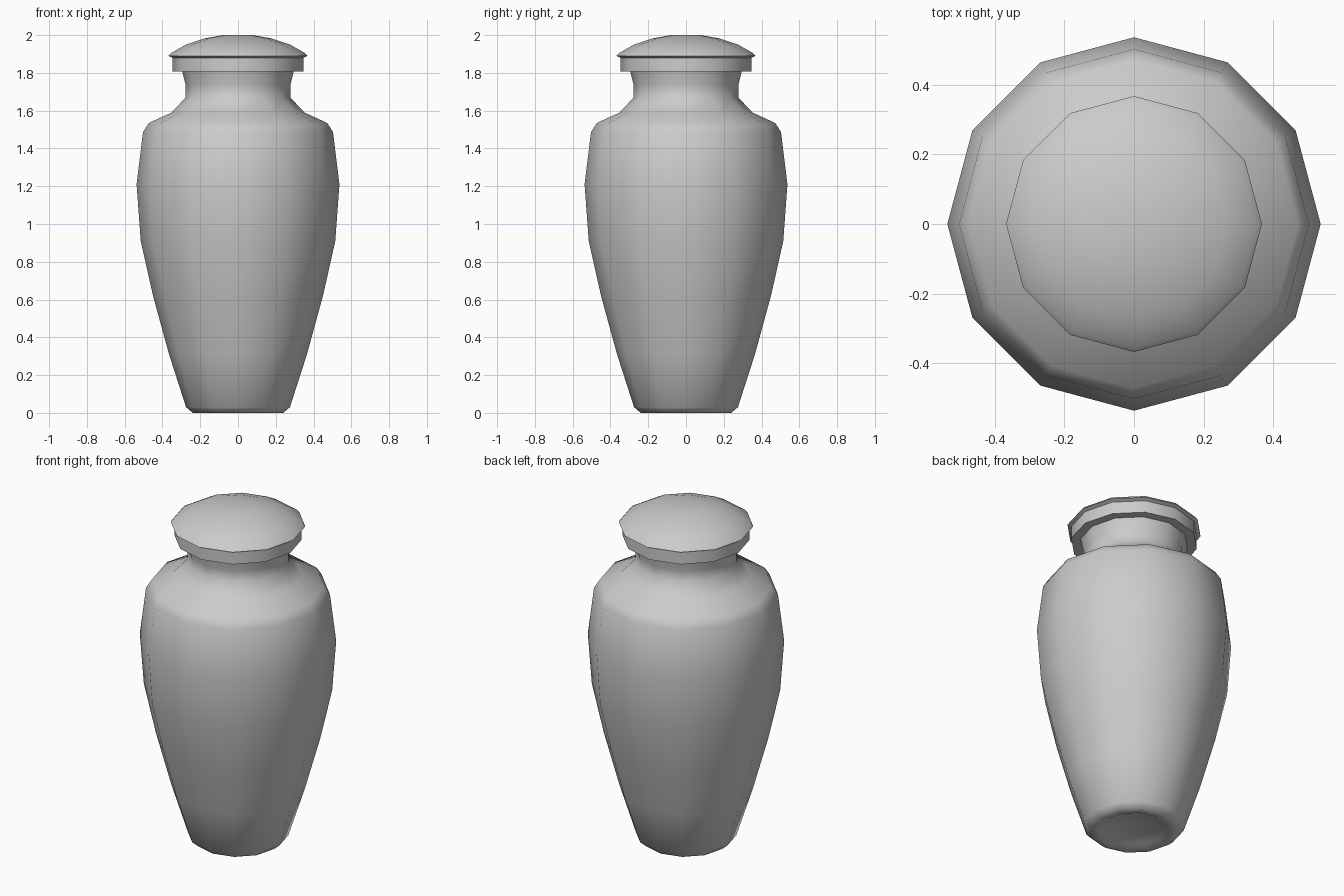
import bpy, bmesh, math

if "Cube" in bpy.data.objects:
    bpy.data.objects.remove(bpy.data.objects["Cube"])

SIDES = 12


def lathe(name, profile):
    """Revolve (radius, z) points round z; radius 0 closes to a pole."""
    bm = bmesh.new()
    rings = []
    for r, z in profile:
        if r == 0:
            rings.append([bm.verts.new((0, 0, z))] * SIDES)
        else:
            rings.append([bm.verts.new((r * math.cos(2 * math.pi * i / SIDES),
                                        r * math.sin(2 * math.pi * i / SIDES), z))
                          for i in range(SIDES)])
    for a, b in zip(rings, rings[1:]):
        for i in range(SIDES):
            j = (i + 1) % SIDES
            corners = list(dict.fromkeys((a[i], a[j], b[j], b[i])))
            bm.faces.new(corners)
    bmesh.ops.recalc_face_normals(bm, faces=bm.faces)
    mesh = bpy.data.meshes.new(name)
    bm.to_mesh(mesh)
    bm.free()
    obj = bpy.data.objects.new(name, mesh)
    bpy.context.collection.objects.link(obj)
    bpy.ops.object.select_all(action='DESELECT')
    obj.select_set(True)
    bpy.context.view_layer.objects.active = obj
    bpy.ops.object.shade_smooth_by_angle(angle=math.radians(50))
    return obj


# Urn body: slightly recessed foot, swelling wall, shoulder and flared neck
lathe("urn_body", [
    (0, 0.02), (0.17, 0.015), (0.20, 0), (0.24, 0), (0.275, 0.03),
    (0.365, 0.31), (0.45, 0.62), (0.515, 0.91), (0.537, 1.21),
    (0.503, 1.487), (0.472, 1.535), (0.352, 1.59), (0.277, 1.67),
    (0.277, 1.735), (0.297, 1.815), (0, 1.815)])

# Lid: straight rim, small overhanging lip and shallow dome
lathe("urn_lid", [
    (0, 1.808), (0.30, 1.808), (0.347, 1.808), (0.347, 1.88), (0.368, 1.89),
    (0.355, 1.905), (0.275, 1.95), (0.18, 1.982), (0.08, 2.0), (0, 2.0)])
